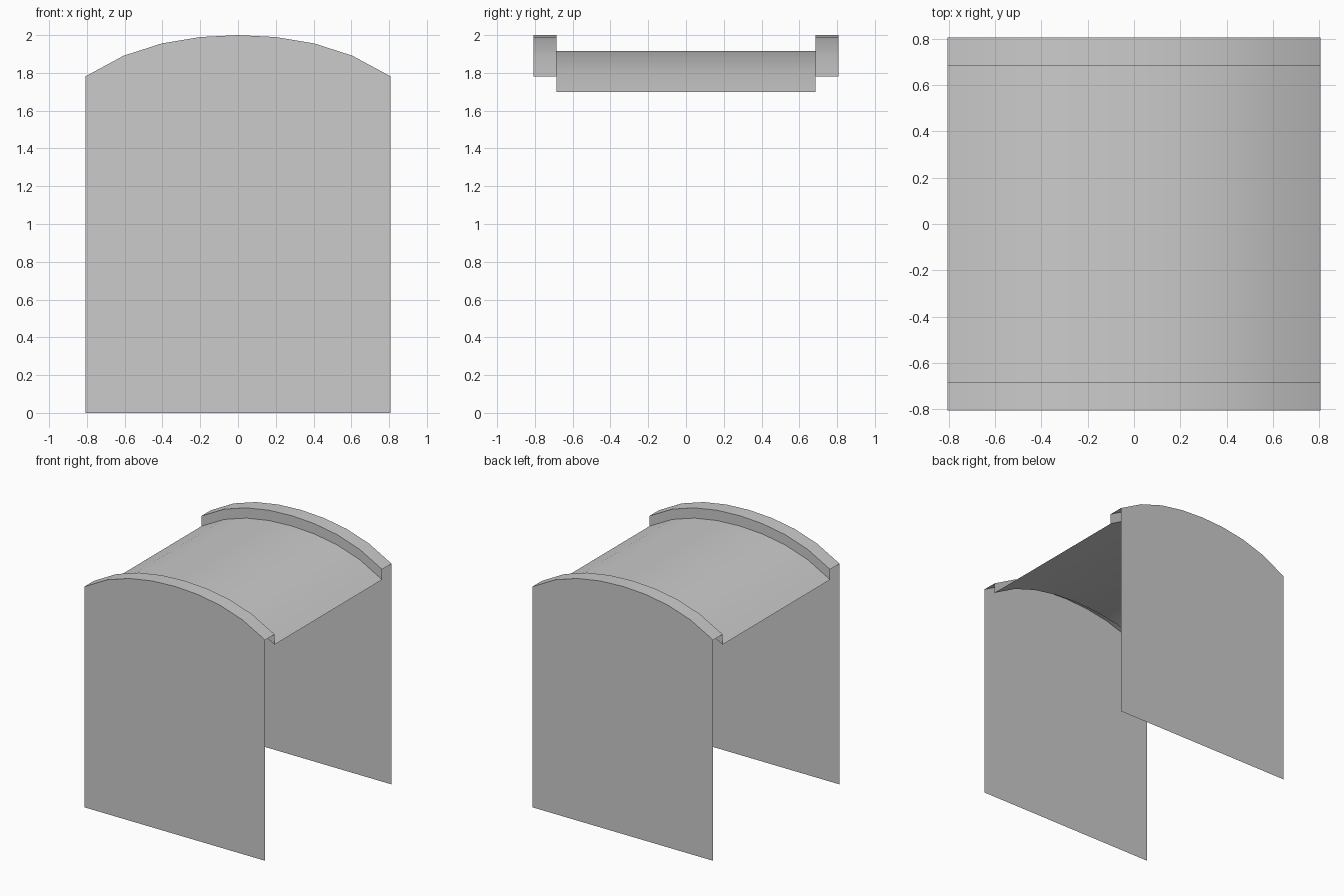
import bpy
import bmesh

cube = bpy.data.objects.get("Cube")
if cube:
    bpy.data.objects.remove(cube, do_unlink=True)

HALF = 0.807      # half width and half depth
INNER = 0.686     # where the rims step down to the roof
DROP = 0.083      # height of the step

grey = bpy.data.materials.new("light_grey")
grey.use_nodes = True
colour = (0.6, 0.6, 0.6, 1)
grey.diffuse_color = colour
grey.node_tree.nodes["Principled BSDF"].inputs["Base Color"].default_value = colour


def arch(y, drop=0.0):
    """Arched row of points, left to right, steepening towards the eaves."""
    xs = [-HALF, -0.605, -0.405, -0.203, 0, 0.203, 0.405, 0.605, HALF]
    return [(x, y, 2 - 0.25 * x**2 - 0.13 * x**4 - drop) for x in xs]


def ground(y):
    return [(x, y, 0) for x, _, _ in arch(y)]


def sheet(name, row_a, row_b, facing, smooth=False):
    """Open surface between two rows, turned to face the given direction."""
    bm = bmesh.new()
    a = [bm.verts.new(p) for p in row_a]
    b = [bm.verts.new(p) for p in row_b]
    for i in range(len(a) - 1):
        face = bm.faces.new((a[i], a[i + 1], b[i + 1], b[i]))
        face.normal_update()
        if face.normal.dot(facing) < 0:
            face.normal_flip()
        face.smooth = smooth
    if not smooth:
        # Merge the flat strips into one clean face
        bmesh.ops.dissolve_limit(bm, angle_limit=0.01, verts=bm.verts, edges=bm.edges)
    mesh = bpy.data.meshes.new(name)
    bm.to_mesh(mesh)
    bm.free()
    mesh.materials.append(grey)
    obj = bpy.data.objects.new(name, mesh)
    bpy.context.collection.objects.link(obj)
    return obj


# Curved roof between the two rims
sheet("roof", arch(-INNER, DROP), arch(INNER, DROP), (0, 0, 1), smooth=True)

# End wall, raised rim and inner step at each end
for side, s in (("front", -1), ("back", 1)):
    sheet(side + "_wall", ground(s * HALF), arch(s * HALF), (0, s, 0))
    sheet(side + "_rim", arch(s * HALF), arch(s * INNER), (0, 0, 1), smooth=True)
    sheet(side + "_step", arch(s * INNER), arch(s * INNER, DROP), (0, -s, 0))
